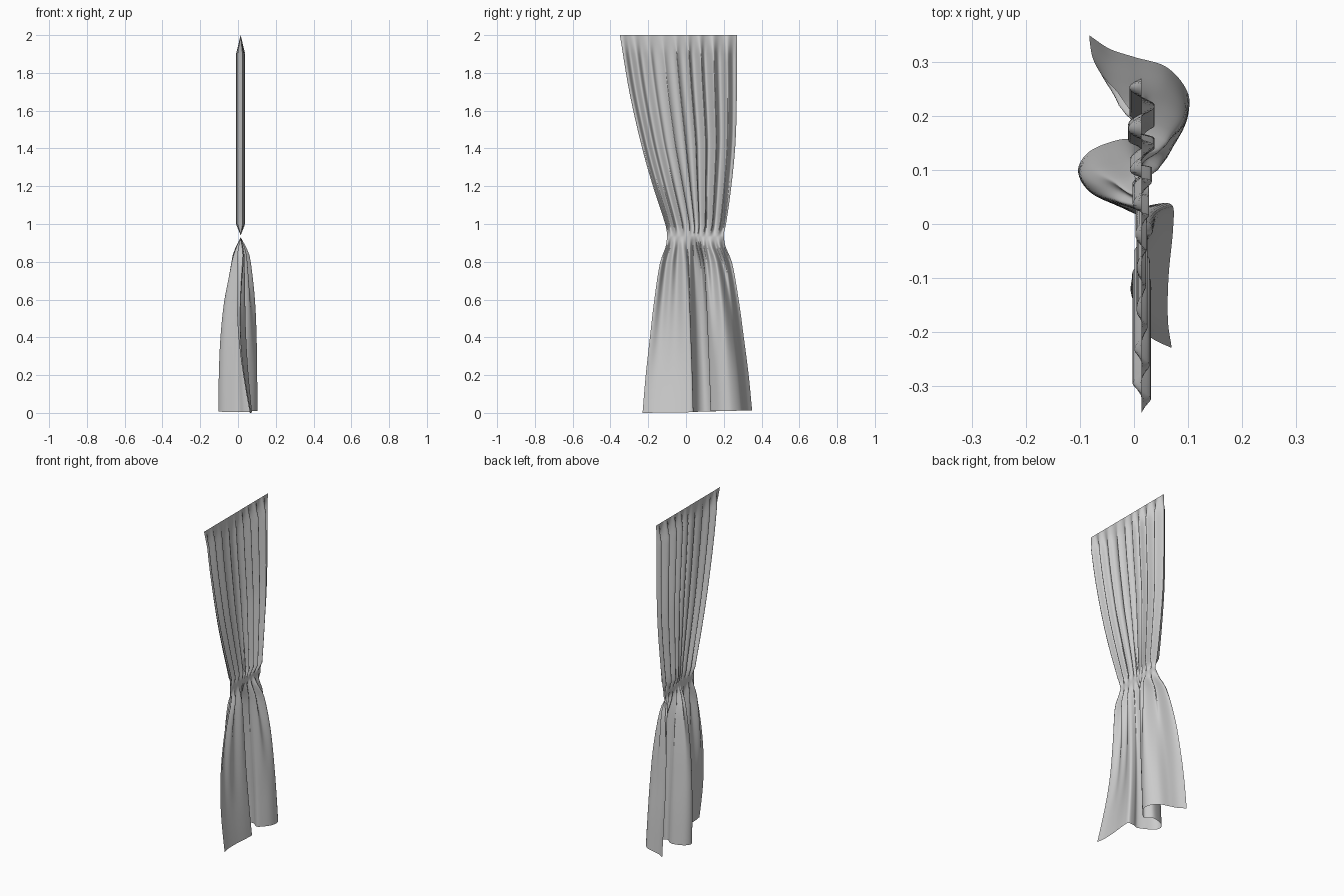
import bpy, math
from mathutils import Vector

if "Cube" in bpy.data.objects:
    bpy.data.objects.remove(bpy.data.objects["Cube"])

NU, BAND = 160, 0.93


def interp(table, t):
    # smooth (Catmull-Rom style) lookup in a table of (t, value)
    n = len(table)

    def slope(i):
        a, b = table[max(i - 1, 0)], table[min(i + 1, n - 1)]
        return (b[1] - a[1]) / (b[0] - a[0])
    for i in range(n - 1):
        (t0, v0), (t1, v1) = table[i], table[i + 1]
        if t <= t1 or i == n - 2:
            h = t1 - t0
            s = min(max((t - t0) / h, 0), 1)
            return ((2*s**3 - 3*s*s + 1) * v0 + (s**3 - 2*s*s + s) * h * slope(i)
                    + (3*s*s - 2*s**3) * v1 + (s**3 - s*s) * h * slope(i + 1))


# hem outline seen from above, parametrised by length along the cloth
hem = [Vector(p) for p in [
    (.07, -.23), (.063, -.18), (.064, -.1), (.073, 0), (.07, .036), (.035, .036),
    (0, .025), (-.05, .045), (-.09, .07), (-.104, .10), (-.088, .13), (-.05, .15),
    (-.005, .157), (.035, .13), (.06, .145), (.095, .19), (.101, .24), (.062, .29),
    (0, .31), (-.045, .325), (-.083, .35)]]
length = [0]
for a, b in zip(hem, hem[1:]):
    length.append(length[-1] + (b - a).length)
hem_x = [(l / length[-1], p.x) for l, p in zip(length, hem)]
hem_y = [(l / length[-1], p.y) for l, p in zip(length, hem)]

# side edges above the tie, and how far the cloth has opened below it
left = [(.95, -.1), (1, -.11), (1.2, -.175), (1.4, -.232), (1.7, -.3), (2, -.35)]
right = [(.95, .2), (1, .212), (1.2, .24), (1.4, .26), (1.6, .268), (2, .27)]
open_x = [(0, 1), (.2, .98), (.4, .92), (.6, .76), (.8, .42), (.88, .18), (BAND, 0)]
open_y = [(0, 1), (.2, .87), (.4, .7), (.6, .52), (.8, .28), (.88, .06), (BAND, 0)]
tie_y = [(0, -.1), (.34, .015), (.62, .075), (1, .2)]


def pleat(u):
    # irregular gathers across the width
    w = u + .012 * math.sin(11 * u)
    s = math.sin(2 * math.pi * 9 * w + .6)
    return (.7 + .3 * math.sin(7 * u + 2)) * s


def point(u, z):
    if z >= BAND:
        zz = max(z, .95)
        f = min(1, (z - BAND) / .5)
        a, b = interp(left, zz), interp(right, zz)
        y = a + (b - a) * (f * u + (1 - f) * (interp(tie_y, u) + .1) / .3)
        amp = (.018 + .008 * u) * min(1, (2 - z) / .1, max(0, z - .94) / .06)
        y += .3 * amp * math.cos(2 * math.pi * 9 * u) * math.sin(math.pi * u)
        return (.014 + amp * pleat(u), y, z)
    fx, fy = interp(open_x, z), interp(open_y, z)
    amp = .02 * min(1, (BAND - z) / .08) * min(1, max(0, z - .15) / .7) ** 1.5
    x = .014 * (1 - fx) + interp(hem_x, u) * fx + amp * pleat(u)
    # the near panel hangs inward before it flares at the hem
    x -= .055 * max(0, 1 - (u / .36) ** 2) * math.sin(math.pi * z / BAND)
    y = interp(tie_y, u) * (1 - fy) + interp(hem_y, u) * fy
    return (x, y, z + .014 * u * (1 - z / BAND))


# cloth sheet, rows from hem to rail
levels = [.87 * i / 24 for i in range(25)] + [.885, .90, .915, BAND, .94, .955, .97, .985]
levels += [1 + .9 * i / 20 for i in range(21)] + [1.95, 2.0]
verts = [point(i / NU, z) for z in levels for i in range(NU + 1)]
W = NU + 1
faces = [(r * W + i, r * W + i + 1, (r + 1) * W + i + 1, (r + 1) * W + i)
         for r in range(len(levels) - 1) for i in range(NU)]
mesh = bpy.data.meshes.new("curtain")
mesh.from_pydata(verts, [], faces)
curtain = bpy.data.objects.new("curtain", mesh)
bpy.context.collection.objects.link(curtain)
mesh.shade_smooth()
